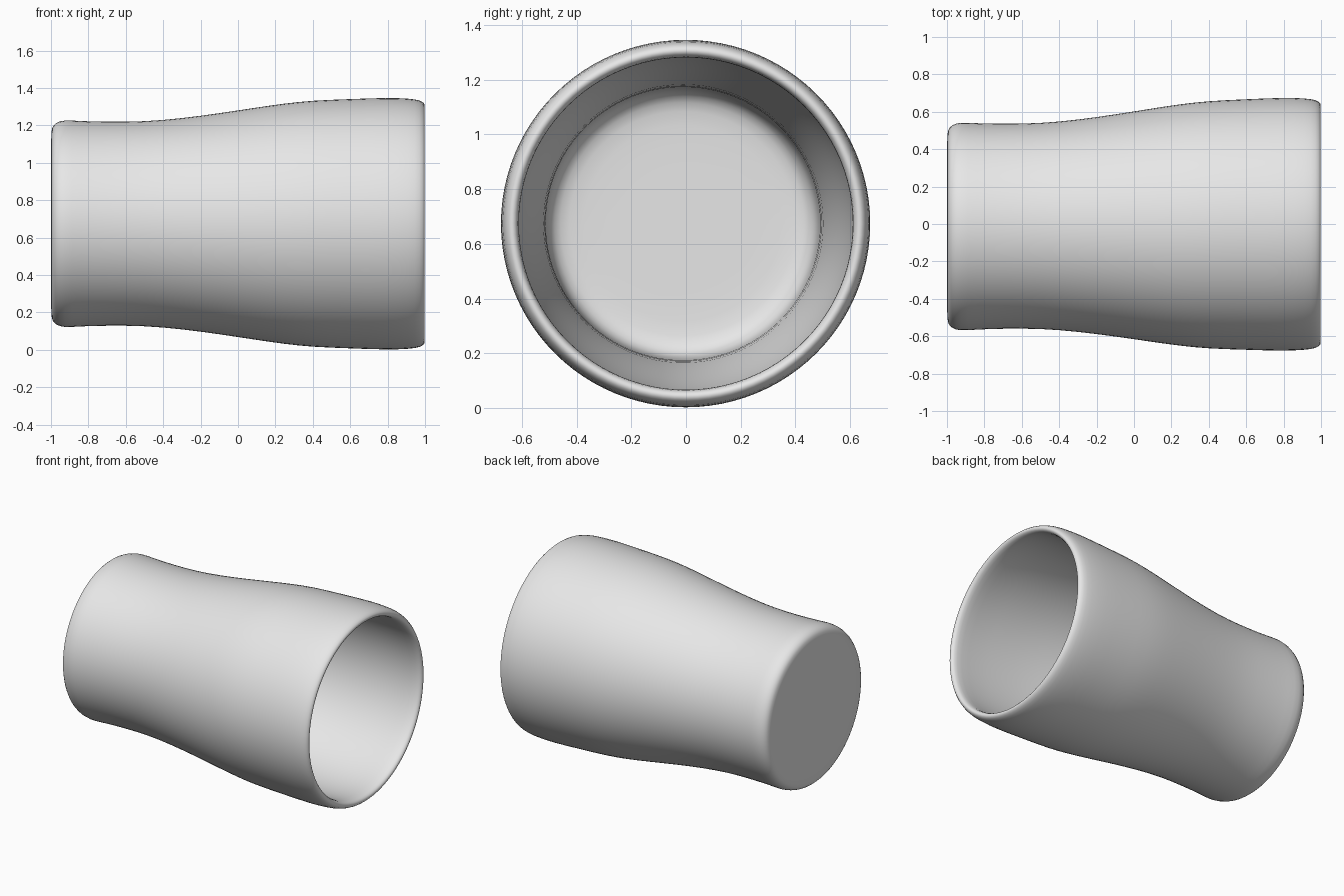
import bpy, bmesh, math

if "Cube" in bpy.data.objects:
    bpy.data.objects.remove(bpy.data.objects["Cube"])

SEGMENTS = 48
CENTRE_Z = 0.674

# (x, radius) along the wall: closed base, outer wall, rounded rim, inner wall, floor
outer = [(-1.0, 0.20), (-1.0, 0.48), (-0.995, 0.517), (-0.975, 0.542),
         (-0.93, 0.557), (-0.85, 0.55), (-0.7, 0.546), (-0.5, 0.547),
         (-0.3, 0.565), (-0.1, 0.592), (0.1, 0.623), (0.25, 0.645),
         (0.4, 0.661), (0.6, 0.668), (0.8, 0.676), (0.92, 0.671),
         (0.975, 0.662), (0.998, 0.645)]
inner = [(1.0, 0.628), (0.985, 0.612), (0.94, 0.607), (0.8, 0.616),
         (0.6, 0.614), (0.4, 0.606), (0.2, 0.586), (0.0, 0.558),
         (-0.2, 0.53), (-0.4, 0.508), (-0.6, 0.5), (-0.82, 0.498),
         (-0.88, 0.485), (-0.915, 0.45), (-0.925, 0.38), (-0.925, 0.18)]


def centre_y(x):
    # the narrow end leans slightly toward the front
    return -0.007 * (1 - x)


bm = bmesh.new()
rings = []
for x, r in outer + inner:
    ring = []
    for i in range(SEGMENTS):
        a = 2 * math.pi * i / SEGMENTS
        ring.append(bm.verts.new((x, centre_y(x) + r * 1.005 * math.cos(a),
                                  CENTRE_Z + r * math.sin(a))))
    rings.append(ring)
for a, b in zip(rings, rings[1:]):
    for i in range(SEGMENTS):
        j = (i + 1) % SEGMENTS
        bm.faces.new((a[i], a[j], b[j], b[i]))

# flat discs closing the base and the inner floor
for ring, x in ((rings[0], -1.0), (rings[-1], -0.925)):
    hub = bm.verts.new((x, centre_y(x), CENTRE_Z))
    for i in range(SEGMENTS):
        bm.faces.new((ring[i], ring[(i + 1) % SEGMENTS], hub))
bmesh.ops.recalc_face_normals(bm, faces=bm.faces)
for f in bm.faces:
    f.smooth = True

mesh = bpy.data.meshes.new("cup")
bm.to_mesh(mesh)
bm.free()
cup = bpy.data.objects.new("cup", mesh)
bpy.context.collection.objects.link(cup)

# soft rounding of the lip and base edge
sub = cup.modifiers.new("smooth", 'SUBSURF')
sub.levels = sub.render_levels = 1

grey = bpy.data.materials.new("light grey")
grey.diffuse_color = (0.8, 0.8, 0.8, 1)
grey.use_nodes = True
grey.node_tree.nodes["Principled BSDF"].inputs["Base Color"].default_value = grey.diffuse_color
mesh.materials.append(grey)
